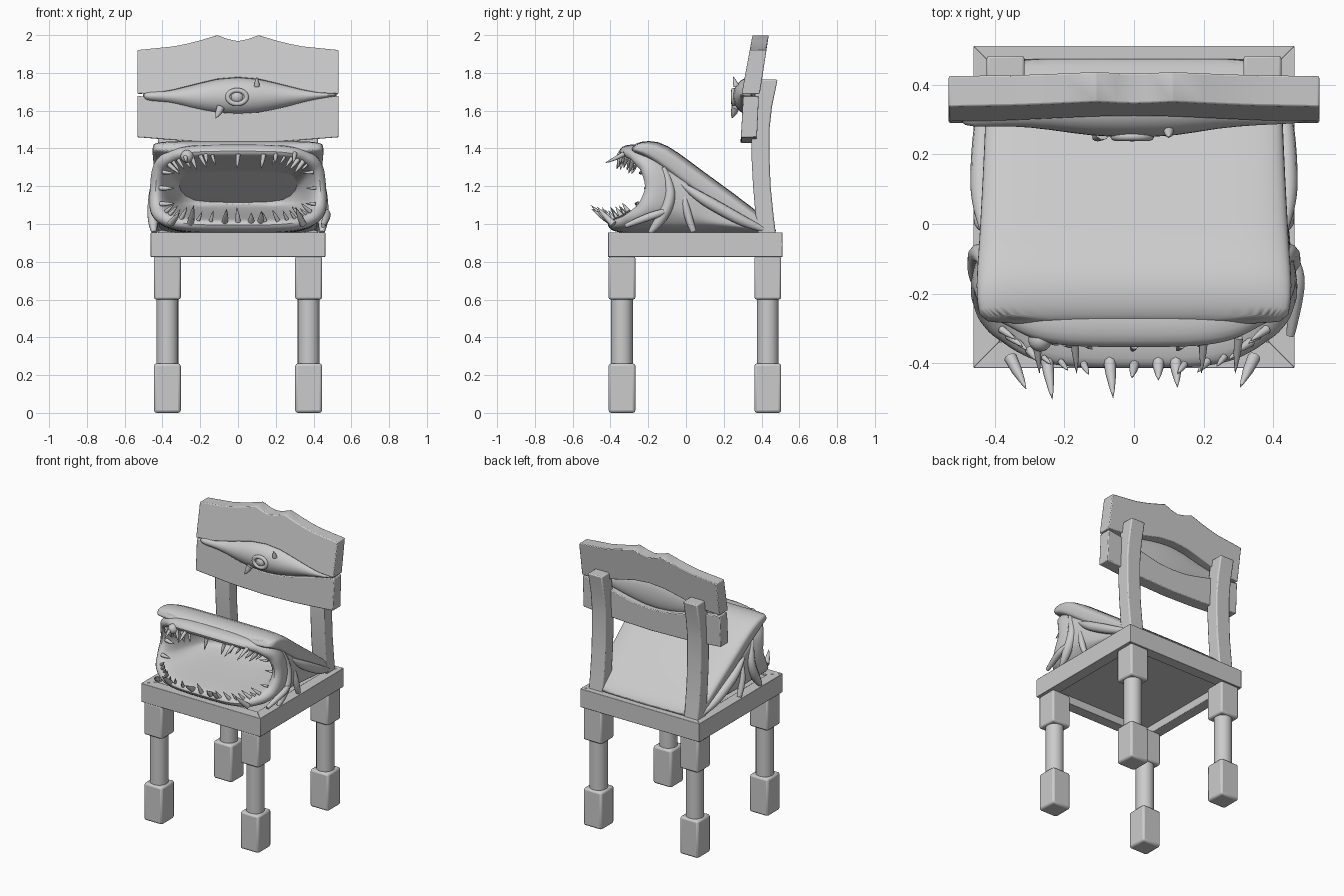
import bpy, bmesh, math, random
from mathutils import Vector

if "Cube" in bpy.data.objects:
    bpy.data.objects.remove(bpy.data.objects["Cube"])

random.seed(4)
grey = bpy.data.materials.new("plain grey")
grey.diffuse_color = (0.6, 0.6, 0.6, 1)
grey.use_nodes = True
grey.node_tree.nodes["Principled BSDF"].inputs["Base Color"].default_value = grey.diffuse_color


def finish(name, bm, bevel=0, subsurf=0, angle=35):
    bmesh.ops.recalc_face_normals(bm, faces=bm.faces)
    me = bpy.data.meshes.new(name)
    bm.to_mesh(me)
    bm.free()
    ob = bpy.data.objects.new(name, me)
    bpy.context.collection.objects.link(ob)
    me.materials.append(grey)
    if bevel:
        m = ob.modifiers.new("bevel", 'BEVEL')
        m.width, m.segments, m.limit_method = bevel, 2, 'ANGLE'
    if subsurf:
        m = ob.modifiers.new("smooth", 'SUBSURF')
        m.levels = m.render_levels = subsurf
    bpy.ops.object.select_all(action='DESELECT')
    ob.select_set(True)
    bpy.context.view_layer.objects.active = ob
    bpy.ops.object.shade_smooth_by_angle(angle=math.radians(angle))
    return ob


def add_loft(bm, rings):
    """Skin a list of point rings and cap both ends."""
    vs = [[bm.verts.new(p) for p in r] for r in rings]
    n = len(vs[0])
    for a, b in zip(vs, vs[1:]):
        for i in range(n):
            j = (i + 1) % n
            bm.faces.new((a[i], a[j], b[j], b[i]))
    bm.faces.new(vs[0][::-1])
    bm.faces.new(vs[-1])


def loft(name, rings, **kw):
    bm = bmesh.new()
    add_loft(bm, rings)
    return finish(name, bm, **kw)


def rect(x0, x1, y0, y1, z):
    return [(x0, y0, z), (x1, y0, z), (x1, y1, z), (x0, y1, z)]


def lerp(table, t):
    """Linear lookup in a short (key, value) table."""
    for (a, u), (b, v) in zip(table, table[1:]):
        if t <= b:
            return u + (v - u) * max(0, (t - a) / (b - a))
    return table[-1][1]


def spow(v, e):
    return math.copysign(abs(v) ** e, v)


def add_spike(bm, base, tip, r):
    """Slightly curved cone for teeth and thorns."""
    base, tip = Vector(base), Vector(tip)
    q = (tip - base).to_track_quat('Z', 'Y')
    rings = []
    for f, s in ((-0.15, 1), (0.35, 0.8), (0.75, 0.4), (1, 0.03)):
        c = base.lerp(tip, f) + Vector((0, 0, -0.1 * r * math.sin(f * math.pi)))
        rings.append([c + q @ Vector((r * s * math.cos(k * math.pi / 4),
                                      r * s * math.sin(k * math.pi / 4), 0)) for k in range(8)])
    add_loft(bm, rings)


# --- seat: four mitred boards around a recessed panel ---
outer = rect(-0.462, 0.462, -0.414, 0.512, 0)
inner = rect(-0.387, 0.387, -0.339, 0.437, 0)
for i, name in enumerate(("front", "right", "back", "left")):
    j = (i + 1) % 4
    quad = (outer[i], outer[j], inner[j], inner[i])
    loft("seat_board_" + name, [[(x, y, z) for x, y, _ in quad] for z in (0.826, 0.956)], bevel=0.003)
loft("seat_panel", [rect(-0.39, 0.39, -0.345, 0.445, z) for z in (0.88, 0.945)])

# --- legs: two square blocks joined by a round shaft ---
for sx, side in ((-1, "left"), (1, "right")):
    for cy, end in ((-0.339, "front"), (0.433, "back")):
        cx, h = 0.374 * sx, 0.071
        tag = "_%s_%s" % (end, side)
        sq = (cx - h, cx + h, cy - h, cy + h)
        loft("leg_block" + tag, [rect(*sq, z) for z in (0.6, 0.83)], bevel=0.012)
        loft("leg_foot" + tag, [rect(*sq, z) for z in (0, 0.262)], bevel=0.014)
        loft("leg_shaft" + tag, [[(cx + 0.058 * math.cos(k * math.pi / 12),
                                   cy + 0.058 * math.sin(k * math.pi / 12), z)
                                  for k in range(24)] for z in (0.25, 0.61)])
    # --- bent back post ---
    a, b = 0.315 * sx, 0.424 * sx
    loft("back_post_" + side, [rect(a, b, y0, y1, z) for z, y0, y1 in (
        (0.93, 0.385, 0.478), (1.05, 0.368, 0.463), (1.2, 0.355, 0.448), (1.35, 0.347, 0.442),
        (1.5, 0.347, 0.442), (1.62, 0.356, 0.455), (1.765, 0.378, 0.485))], bevel=0.008)


# --- back slats, lofted from side to side ---
def slat(name, top, bottom, front, back):
    half = (0.05, 0.11, 0.2, 0.27, 0.34, 0.42, 0.533)
    rings = []
    for x in [-v for v in half[::-1]] + [0] + list(half):
        t, b = lerp(top, abs(x)), lerp(bottom, abs(x))
        rings.append([(x, lerp(front, b), b), (x, lerp(back, b), b),
                      (x, lerp(back, t), t), (x, lerp(front, t), t)])
    loft(name, rings, bevel=0.005, angle=40)


slat("back_slat_upper",
     [(0, 1.968), (0.05, 1.978), (0.11, 1.999), (0.2, 1.972), (0.32, 1.942), (0.54, 1.92)],
     [(0, 1.775), (0.12, 1.765), (0.25, 1.732), (0.4, 1.695), (0.54, 1.688)],
     [(1.68, 0.293), (2.0, 0.352)], [(1.68, 0.389), (2.0, 0.438)])
slat("back_slat_lower",
     [(0, 1.585), (0.12, 1.592), (0.25, 1.62), (0.4, 1.66), (0.54, 1.68)],
     [(0, 1.43), (0.25, 1.437), (0.54, 1.46)],
     [(1.42, 0.288), (1.69, 0.304)], [(1.42, 0.374), (1.69, 0.386)])

# --- eyelid stretched in the gap, with eyeball and thorns ---
rings = []
for x, z0, z1, y0 in ((-0.505, 1.66, 1.70, 0.29), (-0.47, 1.642, 1.712, 0.275), (-0.36, 1.64, 1.71, 0.283),
                      (-0.24, 1.603, 1.735, 0.27), (-0.12, 1.58, 1.77, 0.25), (0, 1.572, 1.782, 0.247),
                      (0.12, 1.585, 1.768, 0.25), (0.24, 1.612, 1.74, 0.275), (0.36, 1.642, 1.712, 0.284),
                      (0.46, 1.662, 1.704, 0.287), (0.53, 1.678, 1.69, 0.297)):
    c, h, d = (z0 + z1) / 2, (z1 - z0) / 2, 0.335 - y0
    rings.append([(x, 0.335 + d * math.cos(t) * (1 if math.cos(t) < 0 else 0.35), c + h * math.sin(t))
                  for t in (k * math.pi / 8 for k in range(16))])
loft("eyelid", rings, subsurf=1, angle=60)


def ball(name, loc, r):
    bm = bmesh.new()
    bmesh.ops.create_uvsphere(bm, u_segments=20, v_segments=12, radius=r)
    bmesh.ops.translate(bm, verts=bm.verts, vec=loc)
    finish(name, bm, angle=60)


ball("eyeball", (-0.005, 0.277, 1.672), 0.04)


def tube(name, pts, radii, closed=False):
    """Round tube along a path; open paths are smoothed."""
    cu = bpy.data.curves.new(name, 'CURVE')
    cu.dimensions, cu.bevel_depth, cu.bevel_resolution = '3D', 1.0, 3
    cu.use_fill_caps = True
    sp = cu.splines.new('POLY' if closed else 'NURBS')
    sp.points.add(len(pts) - 1)
    sp.use_cyclic_u = closed
    sp.use_endpoint_u, sp.order_u, sp.resolution_u = True, 3, 6
    for p, co, r in zip(sp.points, pts, radii):
        p.co, p.radius = (*co, 1), r
    tmp = bpy.data.objects.new(name, cu)
    bm = bmesh.new()
    bm.from_mesh(tmp.to_mesh())
    bpy.data.objects.remove(tmp)
    finish(name, bm, angle=60)


tube("eye_rim", [(-0.005 + 0.05 * math.cos(k * math.pi / 12), 0.252,
                  1.672 + 0.036 * math.sin(k * math.pi / 12)) for k in range(24)], [0.013] * 24, True)
bm = bmesh.new()
add_spike(bm, (-0.095, 0.26, 1.61), (-0.118, 0.243, 1.56), 0.022)
add_spike(bm, (0.10, 0.265, 1.735), (0.10, 0.25, 1.78), 0.015)
finish("eyelid_thorns", bm, angle=60)

# --- mouth body: one skin from the throat, over the lips, to the rear ---
MOUTH = [(-1, -0.39), (-0.85, -0.32), (-0.5, -0.235), (0, -0.185), (0.5, -0.215), (0.85, -0.275), (1, -0.33)]


def mouth_ring(a, h, zc, k, off, e=0.52, n=64, wob=0.0):
    pts = []
    for i in range(n):
        t = 2 * math.pi * i / n
        s = spow(math.sin(t), e)
        w = (1 + wob * math.sin(7 * t + 40 * off)) * (1 - 0.03 * k * s)
        pts.append((a * w * spow(math.cos(t), e), k * lerp(MOUTH, s) + off, zc + h * s))
    return pts


body = [mouth_ring(*r) for r in (
    (0.20, 0.015, 1.12, 0, 0.11), (0.28, 0.05, 1.135, 0, 0.07), (0.335, 0.10, 1.16, 0.3, 0.03),
    (0.37, 0.145, 1.183, 0.75, 0.01), (0.395, 0.163, 1.19, 0.95, 0.0), (0.412, 0.172, 1.19, 1, -0.015),
    (0.435, 0.195, 1.19, 1, -0.03), (0.465, 0.222, 1.19, 1, -0.01), (0.47, 0.235, 1.188, 1, 0.035))]
body += [mouth_ring(*r, wob=0.015) for r in (
    (0.456, 0.235, 1.185, 0.9, 0.07), (0.446, 0.215, 1.16, 0.5, 0.02), (0.44, 0.18, 1.125, 0.15, 0.04),
    (0.43, 0.13, 1.08, 0, 0.12), (0.42, 0.08, 1.03, 0, 0.26), (0.41, 0.035, 0.985, 0, 0.39),
    (0.39, 0.015, 0.965, 0, 0.46))]
loft("mouth_body", body, subsurf=1, angle=60)

# --- sloping cushion lid on top of the mouth ---
lid = []
for y, z, h, a in ((-0.285, 1.408, 0.01, 0.425), (-0.265, 1.408, 0.036, 0.448), (-0.18, 1.396, 0.058, 0.456),
                   (-0.08, 1.33, 0.064, 0.447), (0.05, 1.229, 0.064, 0.44), (0.2, 1.125, 0.062, 0.432),
                   (0.38, 1.0, 0.052, 0.425), (0.445, 0.968, 0.03, 0.42), (0.475, 0.955, 0.01, 0.40)):
    ring = []
    for i in range(40):
        t = 2 * math.pi * i / 40
        u = h * spow(math.sin(t), 0.5)
        ring.append((a * spow(math.cos(t), 0.3), y + 0.55 * u, z + 0.83 * u))
    lid.append(ring)
loft("cushion_lid", lid, subsurf=1, angle=60)

# --- skin folds hanging along the sides ---
for sx, side in ((-1, "left"), (1, "right")):
    tube("side_fold_long_" + side, [(0.43 * sx, -0.02, 1.21), (0.442 * sx, 0.06, 1.15), (0.437 * sx, 0.2, 1.07),
                                    (0.427 * sx, 0.33, 1.0), (0.405 * sx, 0.44, 0.96)],
         [0.012, 0.03, 0.033, 0.028, 0.01])
    tube("side_fold_upright_" + side, [(0.43 * sx, -0.12, 1.3), (0.44 * sx, -0.08, 1.2), (0.45 * sx, -0.09, 1.1),
                                       (0.45 * sx, -0.15, 1.0), (0.445 * sx, -0.19, 0.955)],
         [0.012, 0.027, 0.031, 0.029, 0.012])
    tube("side_fold_rear_" + side, [(0.43 * sx, -0.01, 1.16), (0.446 * sx, 0.0, 1.06), (0.44 * sx, 0.04, 0.96)],
         [0.01, 0.028, 0.016])
tube("cheek_flap", [(0.45, -0.32, 0.99), (0.466, -0.22, 1.03), (0.474, -0.13, 1.06), (0.455, -0.08, 1.08)],
     [0.012, 0.022, 0.02, 0.006])

# --- teeth set around the mouth rim, leaning inward and forward ---
bm = bmesh.new()
for i, p in enumerate(mouth_ring(0.405, 0.168, 1.19, 1, -0.02, e=0.55, n=44)):
    p = Vector(p)
    top, low = p.z > 1.3, p.z < 1.08
    if not (top or low) and i % 2:
        continue
    size = random.uniform(0.04, 0.075)
    inward = Vector((-p.x * 0.35, 0, 1.19 - p.z)) if top or low else Vector((-p.x, 0, 0.3 * (1.19 - p.z)))
    d = inward.normalized() + Vector((random.uniform(-.15, .15), -0.5 if low else -0.25, 0))
    add_spike(bm, p, p + d.normalized() * size, size * 0.19)
for x, tx, ty, tz in ((-0.35, -0.31, -0.475, 1.06), (-0.25, -0.235, -0.505, 1.10), (-0.07, -0.06, -0.5, 1.08),
                      (0.07, 0.07, -0.45, 1.06), (0.12, 0.125, -0.47, 1.07), (0.34, 0.305, -0.47, 1.09)):
    add_spike(bm, (x, -0.395, 1.01), (tx, ty, tz), 0.019)
for x in (-0.28, -0.17, 0.2, 0.3):
    add_spike(bm, (x, -0.34, 1.365), (x * 0.97, -0.43, 1.322), 0.013)
finish("teeth", bm, angle=60)

# --- lump on the upper lip ---
ball("lip_lump", (-0.27, -0.333, 1.358), 0.034)
